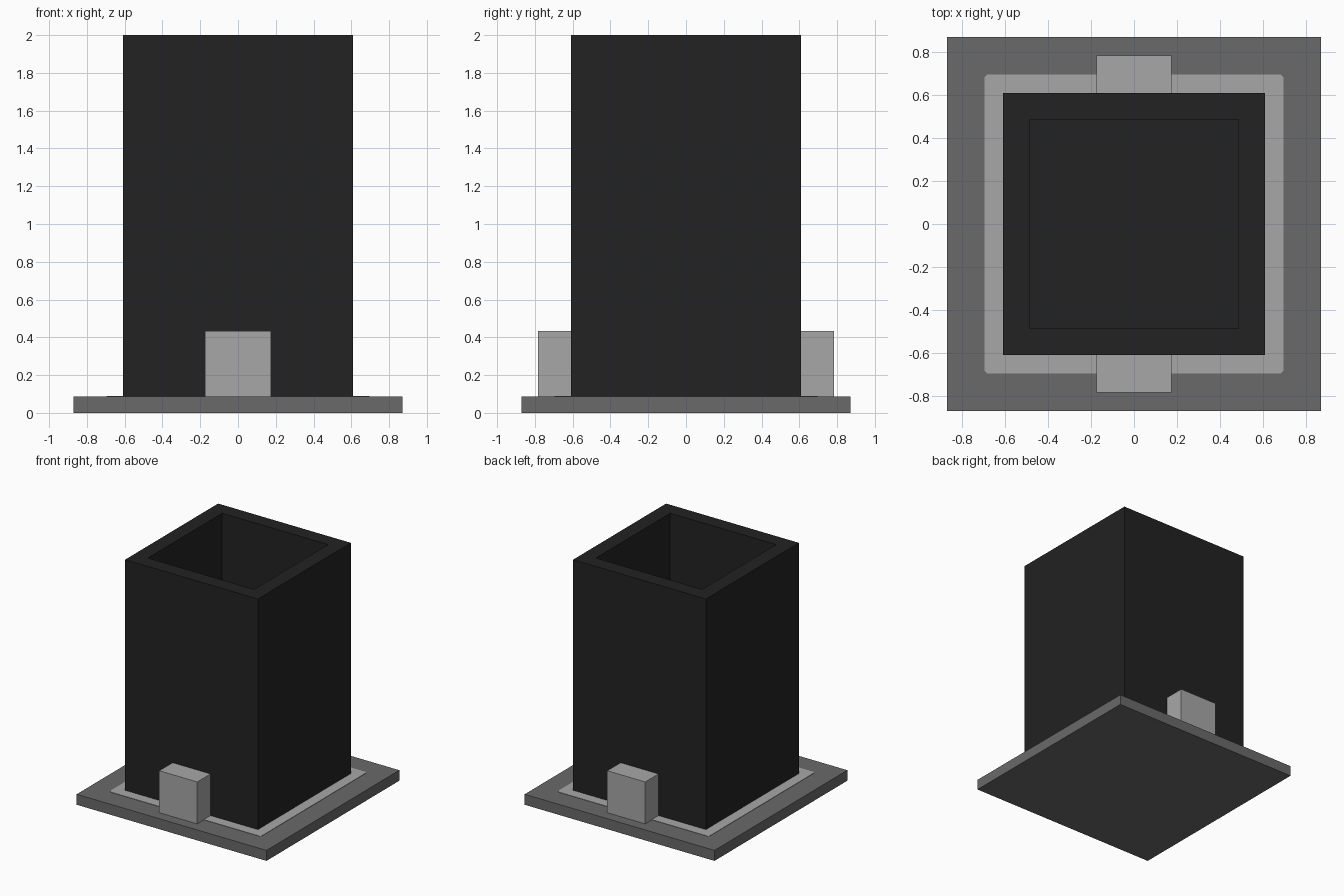
import bpy, bmesh

if "Cube" in bpy.data.objects:
    bpy.data.objects.remove(bpy.data.objects["Cube"])

U = 2 / 23  # module: the whole model is 23 modules tall


def material(name, value):
    m = bpy.data.materials.new(name)
    m.diffuse_color = (value, value, value, 1)
    m.use_nodes = True
    m.node_tree.nodes["Principled BSDF"].inputs["Base Color"].default_value = m.diffuse_color
    return m


BLACK = material("charcoal black", 0.016)
DARK = material("dark grey", 0.143)
LIGHT = material("light grey", 0.386)


def finish(name, bm, mat):
    bmesh.ops.recalc_face_normals(bm, faces=bm.faces)
    mesh = bpy.data.meshes.new(name)
    bm.to_mesh(mesh)
    bm.free()
    mesh.materials.append(mat)
    ob = bpy.data.objects.new(name, mesh)
    bpy.context.collection.objects.link(ob)
    return ob


def box_mesh(x, y, z):
    """Box from three (low, high) ranges."""
    bm = bmesh.new()
    bmesh.ops.create_cube(bm, size=1)
    for v in bm.verts:
        v.co = [r[0] + (c + 0.5) * (r[1] - r[0]) for c, r in zip(v.co, (x, y, z))]
    return bm


# Base slab
finish("base_slab", box_mesh((-10 * U, 10 * U), (-10 * U, 10 * U), (0, U)), DARK)

# Thin border pad with clipped corners, lying on the slab
h, c = 8 * U, 0.015
bm = bmesh.new()
outline = []
for sx, sy in ((1, 1), (-1, 1), (-1, -1), (1, -1)):
    pair = [(sx * h, sy * (h - c)), (sx * (h - c), sy * h)]
    outline += pair if sx * sy > 0 else pair[::-1]
pad = bm.faces.new([bm.verts.new((x, y, U)) for x, y in outline])
top = bmesh.ops.extrude_face_region(bm, geom=[pad])
for v in top["geom"]:
    if isinstance(v, bmesh.types.BMVert):
        v.co.z += 0.003
finish("border_pad", bm, LIGHT)

# Hollow tower: inset the top face and sink it to form the cavity
bm = box_mesh((-7 * U, 7 * U), (-7 * U, 7 * U), (U, 23 * U))
bm.normal_update()
cap = max(bm.faces, key=lambda f: f.calc_center_median().z)
bmesh.ops.inset_region(bm, faces=[cap], thickness=2 * U)
floor = bmesh.ops.extrude_face_region(bm, geom=[cap])
bmesh.ops.delete(bm, geom=[cap], context='FACES_ONLY')
for v in floor["geom"]:
    if isinstance(v, bmesh.types.BMVert):
        v.co.z = 3 * U
finish("hollow_tower", bm, BLACK)

# Blocks at the foot of the front and back walls
for name, s in (("front_block", -1), ("back_block", 1)):
    y = sorted((s * 7 * U, s * 9 * U))
    finish(name, box_mesh((-2 * U, 2 * U), y, (U, 5 * U)), LIGHT)
